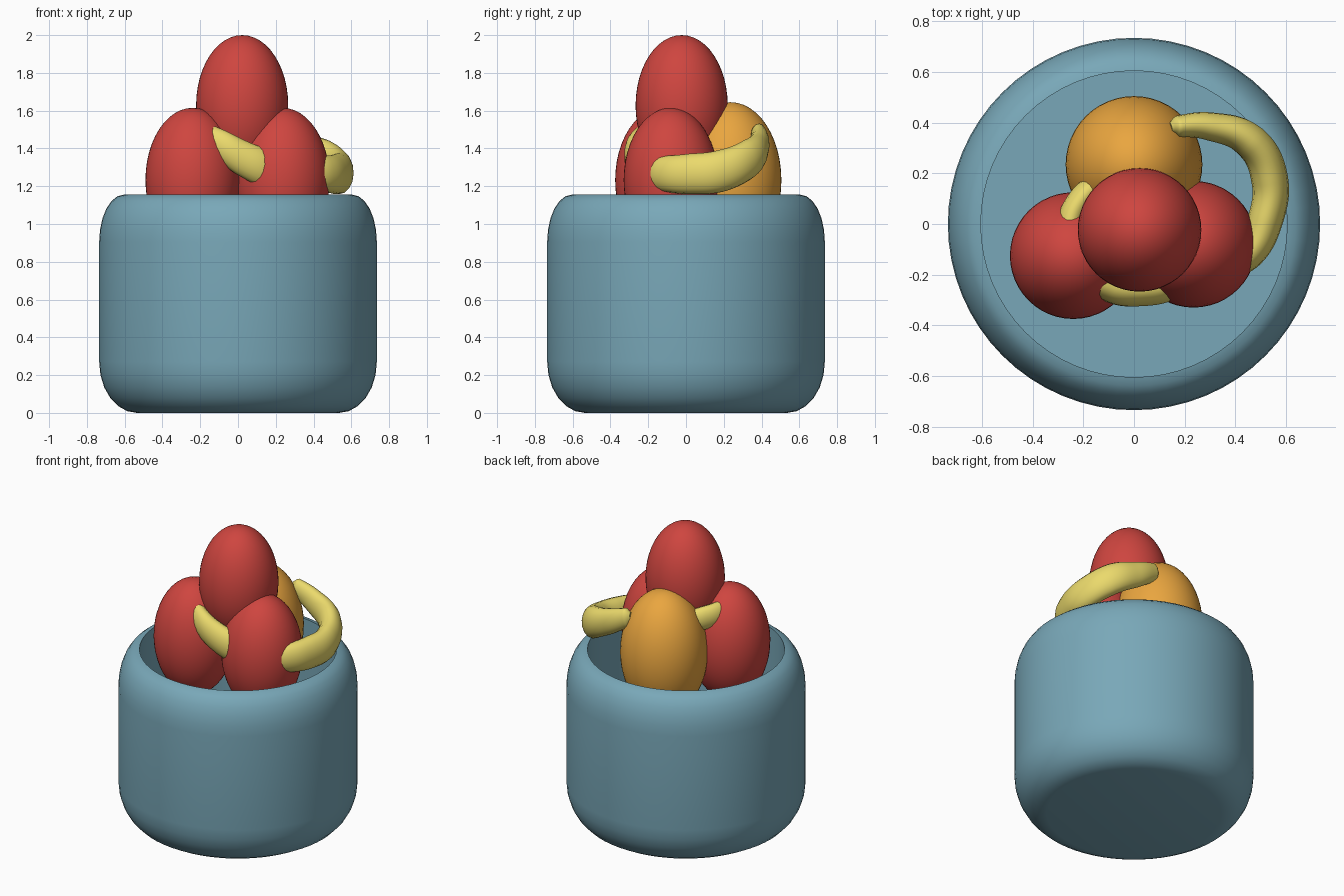
import bpy, bmesh
from math import sin, cos, pi

cube = bpy.data.objects.get("Cube")
if cube:
    bpy.data.objects.remove(cube, do_unlink=True)

STRETCH = 1.53  # all the fruit is taller than it is wide


def material(name, rgb):
    mat = bpy.data.materials.new(name)
    mat.diffuse_color = (*rgb, 1)
    mat.use_nodes = True
    mat.node_tree.nodes["Principled BSDF"].inputs["Base Color"].default_value = (*rgb, 1)
    return mat


blue = material("blue_glaze", (0.19, 0.39, 0.48))
red = material("red_skin", (0.62, 0.06, 0.05))
orange = material("orange_skin", (0.82, 0.38, 0.05))
yellow = material("yellow_peel", (0.83, 0.70, 0.15))


def select_only(obj):
    bpy.ops.object.select_all(action='DESELECT')
    obj.select_set(True)
    bpy.context.view_layer.objects.active = obj


def lathe(name, profile, mat, sides=64):
    """Spin an (r, z) profile; the first and last rings are capped."""
    bm = bmesh.new()
    rings = [[bm.verts.new((r * cos(2 * pi * i / sides), r * sin(2 * pi * i / sides), z))
              for i in range(sides)] for r, z in profile]
    for a, b in zip(rings, rings[1:]):
        for i in range(sides):
            j = (i + 1) % sides
            bm.faces.new((a[i], a[j], b[j], b[i]))
    bm.faces.new(rings[0])
    bm.faces.new(rings[-1])
    bmesh.ops.recalc_face_normals(bm, faces=bm.faces)
    mesh = bpy.data.meshes.new(name)
    bm.to_mesh(mesh)
    bm.free()
    obj = bpy.data.objects.new(name, mesh)
    bpy.context.collection.objects.link(obj)
    mesh.materials.append(mat)
    select_only(obj)
    bpy.ops.object.shade_smooth_by_angle(angle=pi / 6)
    return obj


def fruit(name, x, y, top, radius, mat):
    bpy.ops.mesh.primitive_uv_sphere_add(segments=48, ring_count=24, radius=radius,
                                         location=(x, y, top - radius * STRETCH))
    obj = bpy.context.object
    obj.name = name
    obj.scale.z = STRETCH
    obj.data.materials.append(mat)
    bpy.ops.object.shade_smooth()


def banana(name, path):
    """Tapered tube along (x, y, z, radius) points."""
    curve = bpy.data.curves.new(name, 'CURVE')
    curve.dimensions = '3D'
    curve.bevel_depth = 1
    curve.bevel_resolution = 6
    curve.use_fill_caps = True
    spline = curve.splines.new('BEZIER')
    spline.bezier_points.add(len(path) - 1)
    for point, (x, y, z, r) in zip(spline.bezier_points, path):
        point.co = (x, y, z / STRETCH)
        point.radius = r
        point.handle_left_type = point.handle_right_type = 'AUTO'
    obj = bpy.data.objects.new(name, curve)
    bpy.context.collection.objects.link(obj)
    obj.scale.z = STRETCH
    curve.materials.append(yellow)
    select_only(obj)
    bpy.ops.object.convert(target='MESH')
    bpy.ops.object.shade_smooth_by_angle(angle=pi / 4)


# Bowl: rounded outside, straight inner wall, flat floor
R, RIM, HEIGHT, FLOOR = 0.735, 0.605, 1.155, 0.13
STEPS = 6
angles = [pi / 2 * i / STEPS for i in range(STEPS + 1)]
base = [(R - 0.2 + 0.2 * sin(a), 0.27 * (1 - cos(a))) for a in angles]
shoulder = [(RIM + (R - RIM) * cos(a), HEIGHT - 0.25 * (1 - sin(a))) for a in angles]
lathe("bowl", base + shoulder + [(RIM, FLOOR)], blue)

# Round fruit
fruit("apple_right", -0.24, -0.125, 1.615, 0.25, red)
fruit("apple_left", 0.235, -0.08, 1.615, 0.25, red)
fruit("apple_top", 0.022, -0.023, 2.0, 0.244, red)
fruit("orange_back", 0.0, 0.235, 1.645, 0.27, orange)

# Bananas
banana("banana_side", [
    (0.145, 0.38, 1.48, 0.02),
    (0.17, 0.385, 1.47, 0.042),
    (0.30, 0.385, 1.41, 0.056),
    (0.46, 0.325, 1.34, 0.070),
    (0.535, 0.18, 1.28, 0.073),
    (0.52, 0.02, 1.265, 0.070),
    (0.45, -0.12, 1.265, 0.062),
    (0.32, -0.19, 1.27, 0.045)])
banana("banana_front", [
    (0.25, -0.12, 1.25, 0.055),
    (0.15, -0.225, 1.29, 0.070),
    (0.02, -0.262, 1.35, 0.064),
    (-0.10, -0.25, 1.42, 0.056),
    (-0.22, -0.15, 1.46, 0.054),
    (-0.255, -0.02, 1.47, 0.052),
    (-0.20, 0.11, 1.46, 0.050),
    (-0.10, 0.18, 1.44, 0.040)])
